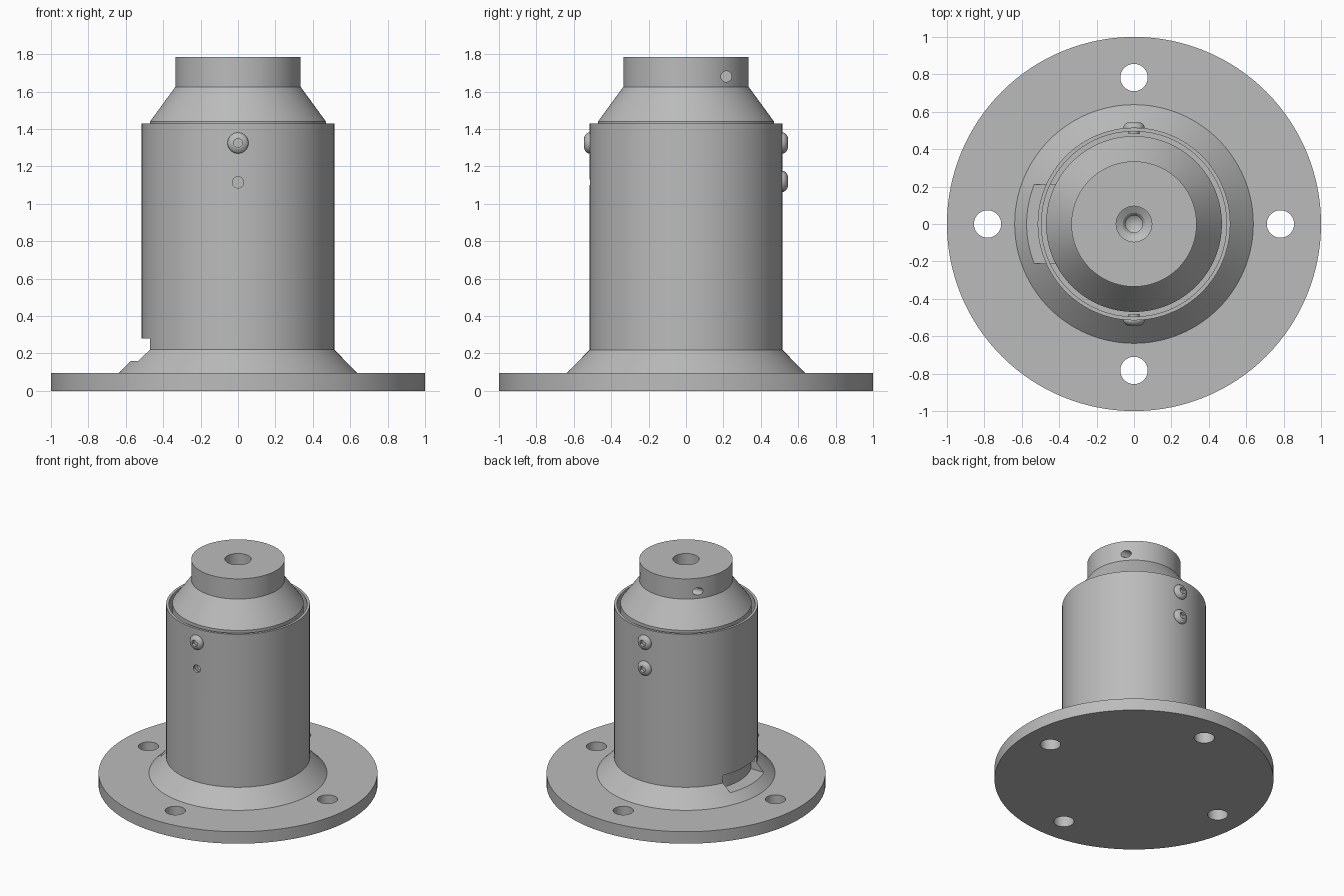
import bpy
import bmesh
from math import pi, radians
from mathutils import Matrix, Vector

cube = bpy.data.objects.get("Cube")
if cube:
    bpy.data.objects.remove(cube, do_unlink=True)

steel = bpy.data.materials.new("steel_grey")
steel.use_nodes = True
GREY = (0.5, 0.5, 0.5, 1)
steel.diffuse_color = GREY
steel.node_tree.nodes["Principled BSDF"].inputs["Base Color"].default_value = GREY


def add_object(name, bm, matrix=Matrix()):
    bmesh.ops.recalc_face_normals(bm, faces=bm.faces)
    bm.transform(matrix)
    mesh = bpy.data.meshes.new(name)
    bm.to_mesh(mesh)
    bm.free()
    mesh.materials.append(steel)
    obj = bpy.data.objects.new(name, mesh)
    bpy.context.collection.objects.link(obj)
    return obj


def lathe(name, profile, closed=False, steps=128, matrix=Matrix()):
    """Revolve (radius, height) points about z."""
    bm = bmesh.new()
    verts = [bm.verts.new((r, 0, z)) for r, z in profile]
    edges = [bm.edges.new(pair) for pair in zip(verts, verts[1:])]
    if closed:
        edges.append(bm.edges.new((verts[-1], verts[0])))
    bmesh.ops.spin(bm, geom=verts + edges, axis=(0, 0, 1), cent=(0, 0, 0),
                   angle=2 * pi, steps=steps, use_merge=True)
    bmesh.ops.remove_doubles(bm, verts=bm.verts, dist=1e-5)
    return add_object(name, bm, matrix)


def rod(name, centre, axis, radius, length, sides=48):
    bm = bmesh.new()
    bmesh.ops.create_cone(bm, cap_ends=True, segments=sides, radius1=radius,
                          radius2=radius, depth=length)
    turn = Vector(axis).to_track_quat("Z", "Y").to_matrix().to_4x4()
    return add_object(name, bm, Matrix.Translation(centre) @ turn)


def box(name, centre, size):
    bm = bmesh.new()
    bmesh.ops.create_cube(bm, size=1)
    return add_object(name, bm, Matrix.Translation(centre) @ Matrix.Diagonal((*size, 1)))


def activate(obj):
    bpy.ops.object.select_all(action="DESELECT")
    obj.select_set(True)
    bpy.context.view_layer.objects.active = obj


def cut(obj, cutters):
    activate(obj)
    for cutter in cutters:
        mod = obj.modifiers.new("cut", "BOOLEAN")
        mod.operation = "DIFFERENCE"
        mod.solver = "EXACT"
        mod.object = cutter
        bpy.ops.object.modifier_apply(modifier=mod.name)


def smooth(obj):
    activate(obj)
    bpy.ops.object.shade_smooth_by_angle(angle=radians(20))


# Main turned parts
flange = lathe("base_flange", [(0, 0), (1, 0), (1, 0.095), (0.638, 0.095),
                               (0.515, 0.22), (0, 0.22)])
tube = lathe("outer_tube", [(0.515, 0.22), (0.515, 1.43), (0.495, 1.43), (0.495, 0.22)],
             closed=True)
hub = lathe("inner_hub", [(0, 0.1), (0.47, 0.1), (0.47, 1.44), (0.335, 1.625),
                          (0.335, 1.785), (0.095, 1.785), (0.095, 1.68),
                          (0.06, 1.66), (0.045, 1.64), (0.045, 1.4), (0, 1.37)])

# Cutters: bolt holes, side slot, front screw hole, cross holes in the neck
bolt_holes = [rod("bolt_hole_cutter", c, (0, 0, 1), 0.073, 0.4)
              for c in ((0.783, 0, 0), (-0.783, 0, 0), (0, 0.783, 0), (0, -0.783, 0))]
slot = box("slot_cutter", (-0.6, 0, 0.22), (0.6, 0.42, 0.12))
front_hole = rod("front_hole_cutter", (0, -0.5, 1.115), (0, 1, 0), 0.03, 0.3)
neck_holes = [rod("neck_hole_cutter", (s * 0.25, 0.215, 1.68), (1, 0, 0), 0.029, 0.24)
              for s in (1, -1)]

cut(flange, bolt_holes + [slot])
cut(tube, [slot, front_hole])
cut(hub, [front_hole] + neck_holes)
cutters = bolt_holes + [slot, front_hole] + neck_holes

# Button-head screws with hex sockets
screws = []
for name, side, z in (("front_screw", -1, 1.325), ("back_upper_screw", 1, 1.325),
                      ("back_lower_screw", 1, 1.12)):
    place = Matrix.Translation((0, side * 0.51, z)) @ Matrix.Rotation(-side * pi / 2, 4, "X")
    screw = lathe(name, [(0, -0.03), (0.03, -0.03), (0.03, 0), (0.056, 0), (0.056, 0.012),
                         (0.05, 0.022), (0.04, 0.03), (0.03, 0.034), (0, 0.034)],
                  steps=48, matrix=place)
    socket = rod("socket_cutter", (0, side * 0.54, z), (0, 1, 0), 0.026, 0.04, sides=6)
    cut(screw, [socket])
    cutters.append(socket)
    screws.append(screw)

for cutter in cutters:
    bpy.data.objects.remove(cutter, do_unlink=True)
for part in [flange, tube, hub] + screws:
    smooth(part)
